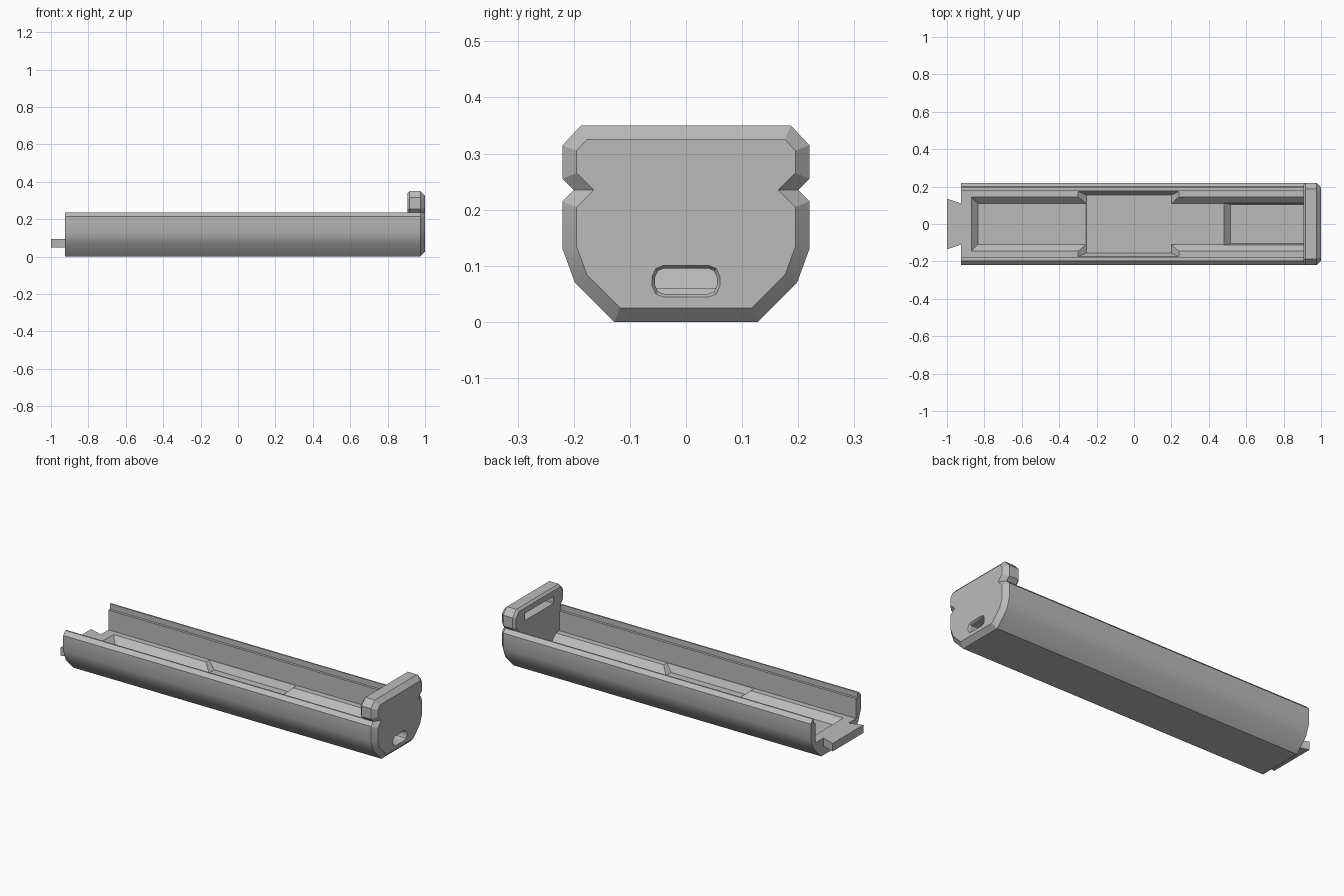
import bpy
import bmesh
from mathutils import Vector

cube = bpy.data.objects.get("Cube")
if cube:
    bpy.data.objects.remove(cube, do_unlink=True)

grey = bpy.data.materials.new("plain grey")
grey.use_nodes = True
GREY = (0.5, 0.5, 0.5, 1)
grey.diffuse_color = GREY
grey.node_tree.nodes["Principled BSDF"].inputs["Base Color"].default_value = GREY


def mirrored(half):
    """Close a right-hand half profile (y, z) listed from bottom to top."""
    return half + [(-y, z) for y, z in reversed(half)]


def inset(profile, d):
    """Offset a counter-clockwise profile inward by d."""
    pts = [Vector(p) for p in profile]
    out = []
    for i, p in enumerate(pts):
        a = (p - pts[i - 1]).normalized()
        b = (pts[(i + 1) % len(pts)] - p).normalized()
        na, nb = Vector((-a.y, a.x)), Vector((-b.y, b.x))
        out.append(p + (na + nb) * d / (1 + na.dot(nb)))
    return out


def skin(name, rings):
    """Solid through a list of equal rings of 3D points."""
    bm = bmesh.new()
    loops = [[bm.verts.new(p) for p in ring] for ring in rings]
    n = len(loops[0])
    for a, b in zip(loops, loops[1:]):
        for i in range(n):
            j = (i + 1) % n
            bm.faces.new((a[i], a[j], b[j], b[i]))
    bm.faces.new(loops[0][::-1])
    bm.faces.new(loops[-1])
    bmesh.ops.recalc_face_normals(bm, faces=bm.faces)
    mesh = bpy.data.meshes.new(name)
    bm.to_mesh(mesh)
    bm.free()
    mesh.materials.append(grey)
    obj = bpy.data.objects.new(name, mesh)
    bpy.context.collection.objects.link(obj)
    return obj


def loft(name, profile, stations):
    """Run a profile along x; each station is (x, inset)."""
    return skin(name, [[(x, y, z) for y, z in inset(profile, d)] for x, d in stations])


def frustum(name, bottom, top):
    """Tapered block; each end is (x0, x1, half width, z)."""
    return skin(name, [[(a, -w, z), (b, -w, z), (b, w, z), (a, w, z)]
                       for a, b, w, z in (bottom, top)])


def select_only(obj):
    bpy.ops.object.select_all(action="DESELECT")
    obj.select_set(True)
    bpy.context.view_layer.objects.active = obj


def carve(obj, cutters):
    select_only(obj)
    for cutter in cutters:
        mod = obj.modifiers.new("cut", "BOOLEAN")
        mod.operation = "DIFFERENCE"
        mod.solver = "EXACT"
        mod.object = cutter
        bpy.ops.object.modifier_apply(modifier=mod.name)
        bpy.data.objects.remove(cutter, do_unlink=True)


# Long tray with a faceted hull
hull = [(0.128, 0), (0.198, 0.07), (0.22, 0.13), (0.22, 0.215), (0.2, 0.235)]
tray = loft("tray", mirrored(hull), [(-0.925, 0), (0.92, 0)])

# Stepped channel, sloped trench, side pockets and the lower end bay
channel = mirrored([(0.178, 0.095), (0.178, 0.205), (0.192, 0.205), (0.192, 0.27)])
carve(tray, [
    loft("channel_cut", channel, [(-0.96, 0), (0.95, 0)]),
    frustum("trench_cut", (-0.835, 0.95, 0.11, 0.06), (-0.875, 0.95, 0.15, 0.1)),
    frustum("pocket_cut", (-0.255, 0.2, 0.155, 0.059), (-0.305, 0.245, 0.177, 0.1)),
    frustum("bay_cut", (0.515, 0.95, 0.105, 0.025), (0.475, 0.95, 0.112, 0.065)),
])

# Tall end cap with a notch at rim height and a bevelled outer face
head = [(0.22, 0.255), (0.22, 0.315), (0.187, 0.35)]
end_cap = loft("end_cap", mirrored(hull + head),
               [(0.905, 0.012), (0.917, 0), (0.975, 0), (1, 0.025)])

# Rounded through slot with a flared mouth, and the latch recess in the head
slot = mirrored([(0.04, 0.05), (0.05, 0.054), (0.055, 0.065),
                 (0.055, 0.08), (0.05, 0.091), (0.04, 0.095)])
carve(end_cap, [
    loft("slot_cut", slot, [(0.88, 0), (0.992, 0), (1.004, -0.008)]),
    frustum("latch_cut", (0.88, 0.955, 0.125, 0.268), (0.88, 0.955, 0.125, 0.308)),
])

# Dovetail tab at the open end
dovetail = [(-1, -0.135), (-0.925, -0.11), (-0.89, -0.11),
            (-0.89, 0.11), (-0.925, 0.11), (-1, 0.135)]
tab = skin("dovetail_tab", [[(x, y, z) for x, y in dovetail] for z in (0.05, 0.095)])

# Soft shading along the hull sides only
for part in (tray, end_cap, tab):
    select_only(part)
    bpy.ops.object.shade_smooth_by_angle(angle=0.52)
